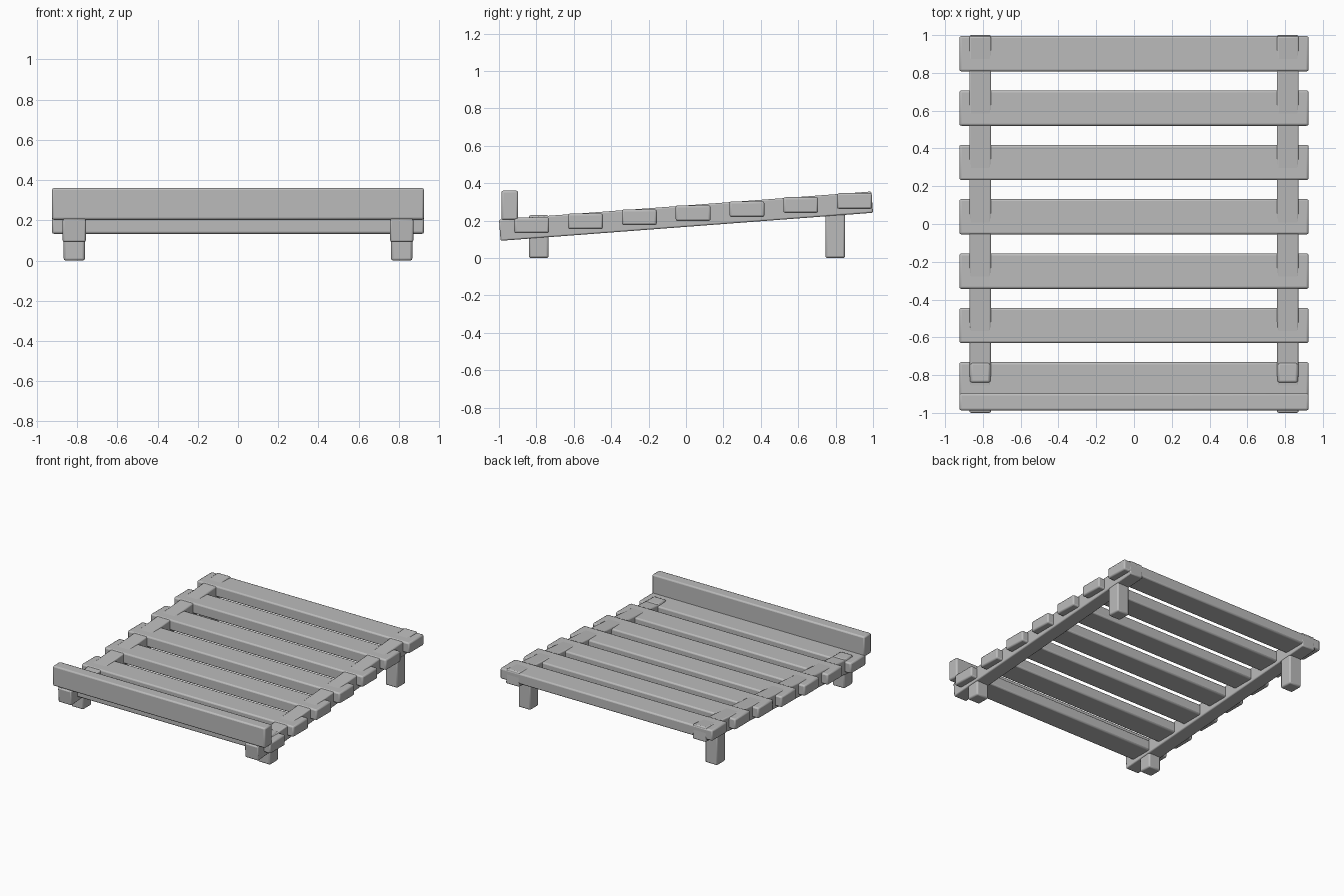
import bpy
import math

cube = bpy.data.objects.get("Cube")
if cube:
    bpy.data.objects.remove(cube, do_unlink=True)

# Single grey material
grey = bpy.data.materials.new("plain grey")
grey.use_nodes = True
colour = (0.5, 0.5, 0.5, 1)
grey.diffuse_color = colour
grey.node_tree.nodes["Principled BSDF"].inputs["Base Color"].default_value = colour


def beam(name, centre, size, tilt=0.0, bevel=0.011):
    """Box with softened edges, tilted about x."""
    bpy.ops.mesh.primitive_cube_add(size=1, location=centre)
    ob = bpy.context.object
    ob.name = name
    ob.scale = size
    bpy.ops.object.transform_apply(location=False, rotation=False, scale=True)
    ob.rotation_euler.x = tilt
    mod = ob.modifiers.new("edge_bevel", 'BEVEL')
    mod.width = bevel
    mod.segments = 2
    ob.data.materials.append(grey)
    bpy.ops.object.shade_smooth_by_angle(angle=math.radians(20))
    return ob


SLOPE = 0.0752
TILT = math.atan(SLOPE)

# Sloping side rails and legs
for side, x in (("right", -0.814), ("left", 0.814)):
    beam(side + "_rail", (x, 0, 0.224), (0.115, 1.997, 0.114), TILT, 0.008)
    beam("front_" + side + "_leg", (x, -0.787, 0.115), (0.106, 0.106, 0.23))
    beam("back_" + side + "_leg", (x, 0.798, 0.165), (0.106, 0.106, 0.33))

# Level slats stepping up along the rails
for i in range(7):
    y = -0.825 + i * 0.2877
    beam(f"slat_{i + 1}", (0, y, 0.24 + (y - 0.04) * SLOPE), (1.85, 0.187, 0.084))

# Upright stop board at the front
beam("front_board", (0, -0.942, 0.282), (1.85, 0.09, 0.158))
